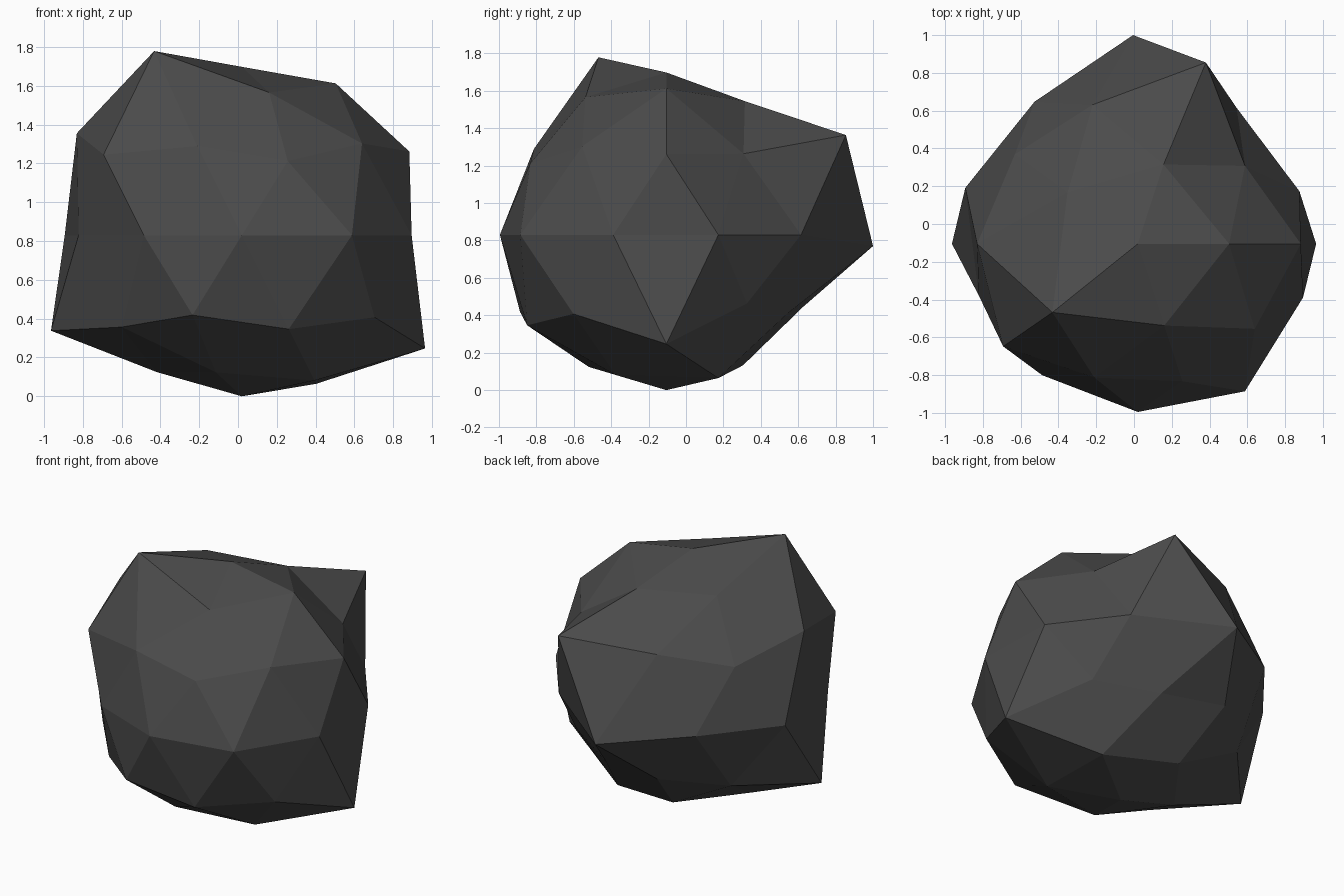
import bpy, math
from mathutils import Vector

# Core point of the boulder; every facet corner lies along an icosphere ray from it
CORE = Vector((0.02, -0.105, 0.83))

# Rings of corners by height on the unit sphere: azimuth in degrees -> distance from core
RINGS = {
    -1.0:   {0: 0.83},
    -0.851: {-36: 0.88, -108: 0.83, 180: 0.83, 108: 0.82, 36: 0.90},
    -0.526: {-72: 0.92, -144: 0.90, 144: 0.86, 72: 0.80, 0: 1.11},
    -0.447: {-36: 0.945, -108: 0.92, 180: 1.10, 108: 0.86, 36: 0.82},
    0.0:    {-90: 0.89, -54: 0.965, -18: 0.92, 18: 0.90, 54: 0.89, 90: 1.105,
             126: 0.93, 162: 0.96, -162: 0.885, -126: 0.86},
    0.447:  {-72: 0.855, -144: 0.985, 144: 0.90, 72: 1.16, 0: 0.965},
    0.526:  {-36: 0.90, -108: 0.875, 180: 1.0, 108: 0.91, 36: 0.825},
    0.851:  {-72: 0.865, -144: 1.11, 144: 0.875, 72: 0.84, 0: 0.92},
    1.0:    {0: 0.868},
}
# Small sideways shifts of the most prominent corners
NUDGE = {
    (0.0, 90): (-0.025, 0.0, -0.06),
    (0.447, 72): (0.04, -0.027, 0.015),
    (0.447, -144): (0.0, -0.025, -0.025),
    (0.851, -144): (0.02, -0.02, 0.005),
}


def corner(d):
    """Place one icosphere direction on the boulder surface."""
    level = min(RINGS, key=lambda z: abs(z - d.z))
    az = math.degrees(math.atan2(d.y, d.x))
    ring = RINGS[level]
    key = min(ring, key=lambda a: abs((a - az + 180) % 360 - 180))
    return CORE + d * ring[key] + Vector(NUDGE.get((level, key), (0, 0, 0)))


# Boulder: faceted low-poly rock
bpy.ops.mesh.primitive_ico_sphere_add(subdivisions=2, radius=1.0, location=(0, 0, 0))
rock = bpy.context.object
rock.name = "boulder"
for v in rock.data.vertices:
    v.co = corner(v.co.normalized())
for p in rock.data.polygons:
    p.use_smooth = False

# One dark grey stone colour
stone = bpy.data.materials.new("dark grey stone")
stone.diffuse_color = (0.07, 0.07, 0.07, 1)
rock.data.materials.append(stone)
